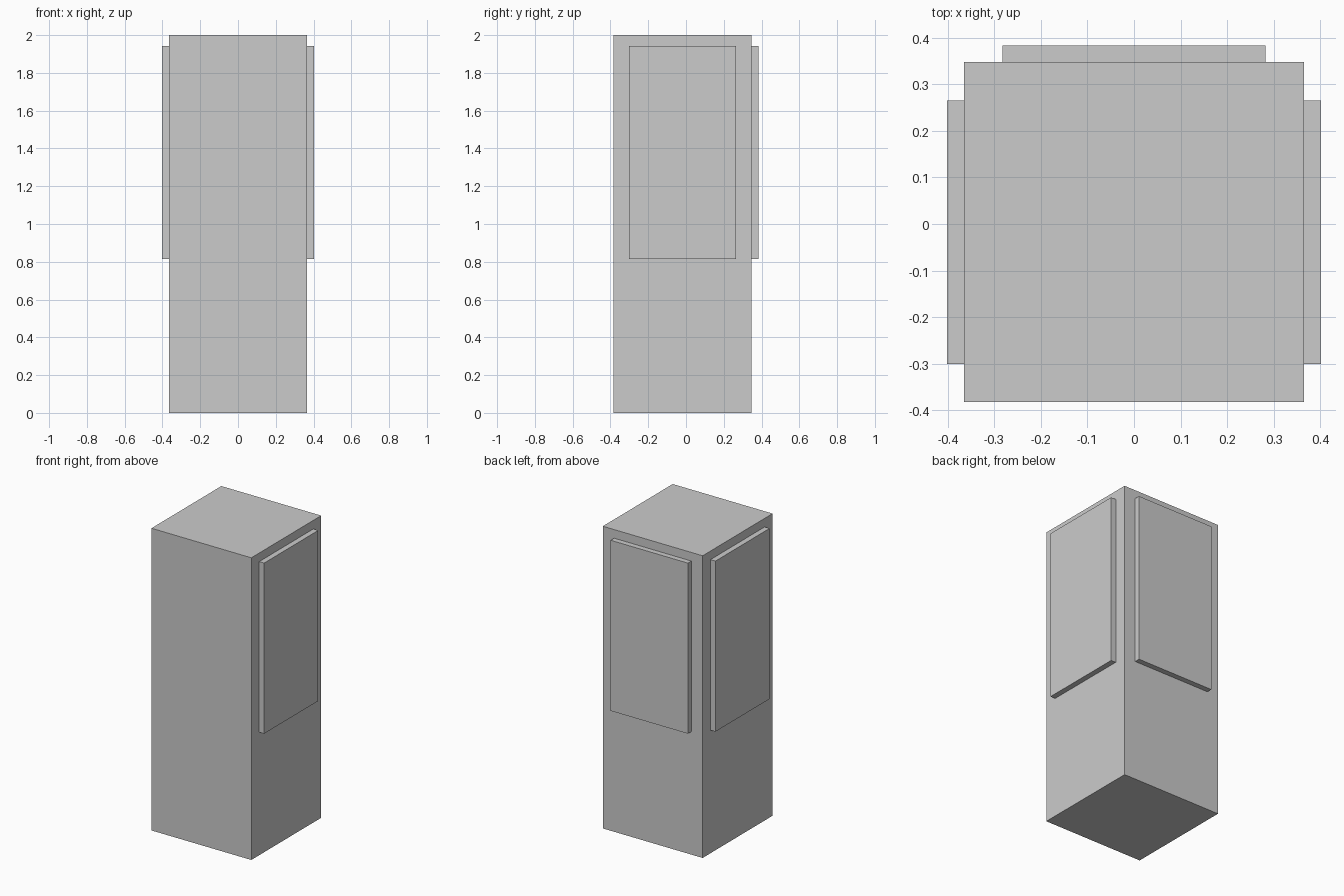
import bpy

if "Cube" in bpy.data.objects:
    bpy.data.objects.remove(bpy.data.objects["Cube"])

CY = -0.0175           # body centre in y
HALF = 0.3655          # half width of the square body
DEPTH = 0.036          # how far the panels stand out
PANEL_HALF = 0.283
Z0, Z1 = 0.814, 1.943  # panel bottom and top


def box(name, lo, hi):
    mid = [(a + b) / 2 for a, b in zip(lo, hi)]
    size = [b - a for a, b in zip(lo, hi)]
    bpy.ops.mesh.primitive_cube_add(size=1, location=mid)
    ob = bpy.context.object
    ob.name = name
    ob.scale = size
    bpy.ops.object.transform_apply(location=False, rotation=False, scale=True)
    return ob


# Main square column
box("column_body", (-HALF, CY - HALF, 0), (HALF, CY + HALF, 2))

# Raised panels on the left and right sides
for name, s in (("left_panel", -1), ("right_panel", 1)):
    x0, x1 = sorted((s * HALF, s * (HALF + DEPTH)))
    box(name, (x0, CY - PANEL_HALF, Z0), (x1, CY + PANEL_HALF, Z1))

# Raised panel on the back; the front stays plain
box("back_panel", (-PANEL_HALF, CY + HALF, Z0), (PANEL_HALF, CY + HALF + DEPTH, Z1))
